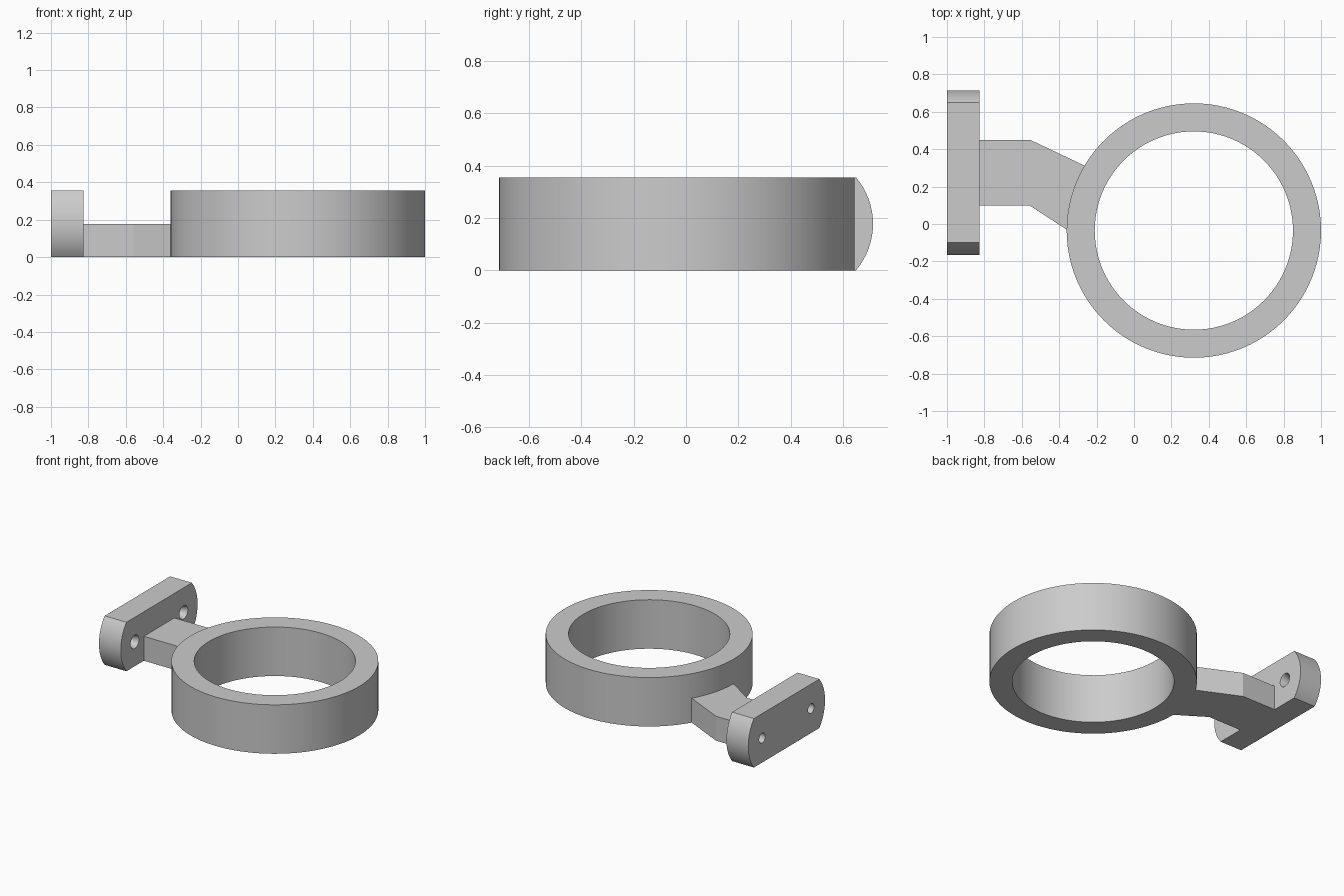
import bpy, bmesh, math

cube = bpy.data.objects.get("Cube")
if cube:
    bpy.data.objects.remove(cube, do_unlink=True)

HEIGHT = 0.355
RING_X, RING_Y = 0.32, -0.035
PLATE_Y = 0.275

grey = bpy.data.materials.new("light grey")
grey.use_nodes = True
colour = (0.6, 0.6, 0.6, 1)
grey.diffuse_color = colour
grey.node_tree.nodes["Principled BSDF"].inputs["Base Color"].default_value = colour


def extrude(name, outline, offset):
    """Solid made by sweeping a closed outline along an offset."""
    bm = bmesh.new()
    face = bm.faces.new([bm.verts.new(p) for p in outline])
    top = bmesh.ops.extrude_face_region(bm, geom=[face])["geom"]
    bmesh.ops.translate(bm, vec=offset,
                        verts=[v for v in top if isinstance(v, bmesh.types.BMVert)])
    bmesh.ops.recalc_face_normals(bm, faces=bm.faces)
    mesh = bpy.data.meshes.new(name)
    bm.to_mesh(mesh)
    bm.free()
    mesh.materials.append(grey)
    obj = bpy.data.objects.new(name, mesh)
    bpy.context.collection.objects.link(obj)
    return obj


def circle(radius, z, count=96):
    angles = [math.tau * i / count for i in range(count)]
    return [(RING_X + radius * math.cos(a), RING_Y + radius * math.sin(a), z) for a in angles]


def boolean(target, tool, operation):
    """Apply a boolean and discard the tool."""
    mod = target.modifiers.new(operation.lower(), "BOOLEAN")
    mod.operation, mod.solver, mod.object = operation, "EXACT", tool
    bpy.context.view_layer.objects.active = target
    bpy.ops.object.modifier_apply(modifier=mod.name)
    bpy.data.objects.remove(tool, do_unlink=True)


# Clamp ring with its arm
bracket = extrude("ring_bracket", circle(0.68, 0), (0, 0, HEIGHT))
arm_outline = [(-0.9, 0.45), (-0.555, 0.45), (-0.18, 0.272),
               (-0.26, -0.095), (-0.56, 0.10), (-0.9, 0.10)]
arm = extrude("arm", [(x, y, 0) for x, y in arm_outline], (0, 0, 0.177))
boolean(bracket, arm, "UNION")

# Mounting plate with bowed ends
half_chord, bulge = HEIGHT / 2, 0.065
radius = (half_chord ** 2 + bulge ** 2) / (2 * bulge)
sweep = math.asin(half_chord / radius)
plate_outline = []
for side in (1, -1):
    for i in range(17):
        a = sweep * (i / 8 - 1)
        y = 0.44 - radius + radius * math.cos(a)
        plate_outline.append((-1, PLATE_Y + side * y, half_chord + side * radius * math.sin(a)))
plate = extrude("mounting_plate", plate_outline, (0.175, 0, 0))
boolean(bracket, plate, "UNION")

# Ring bore
boolean(bracket, extrude("bore", circle(0.53, -0.1), (0, 0, 0.6)), "DIFFERENCE")

# Screw holes, widened toward the ring
for side in (1, -1):
    for r1, r2, x, depth in ((0.035, 0.035, -0.92, 0.3), (0.035, 0.055, -0.835, 0.06)):
        bpy.ops.mesh.primitive_cone_add(vertices=32, radius1=r1, radius2=r2, depth=depth,
                                        location=(x, PLATE_Y + side * 0.28, half_chord),
                                        rotation=(0, math.pi / 2, 0))
        boolean(bracket, bpy.context.object, "DIFFERENCE")

# Smooth curved walls, keep the edges crisp
bpy.ops.object.select_all(action="DESELECT")
bracket.select_set(True)
bpy.context.view_layer.objects.active = bracket
bpy.ops.object.shade_smooth_by_angle(angle=math.radians(20))
